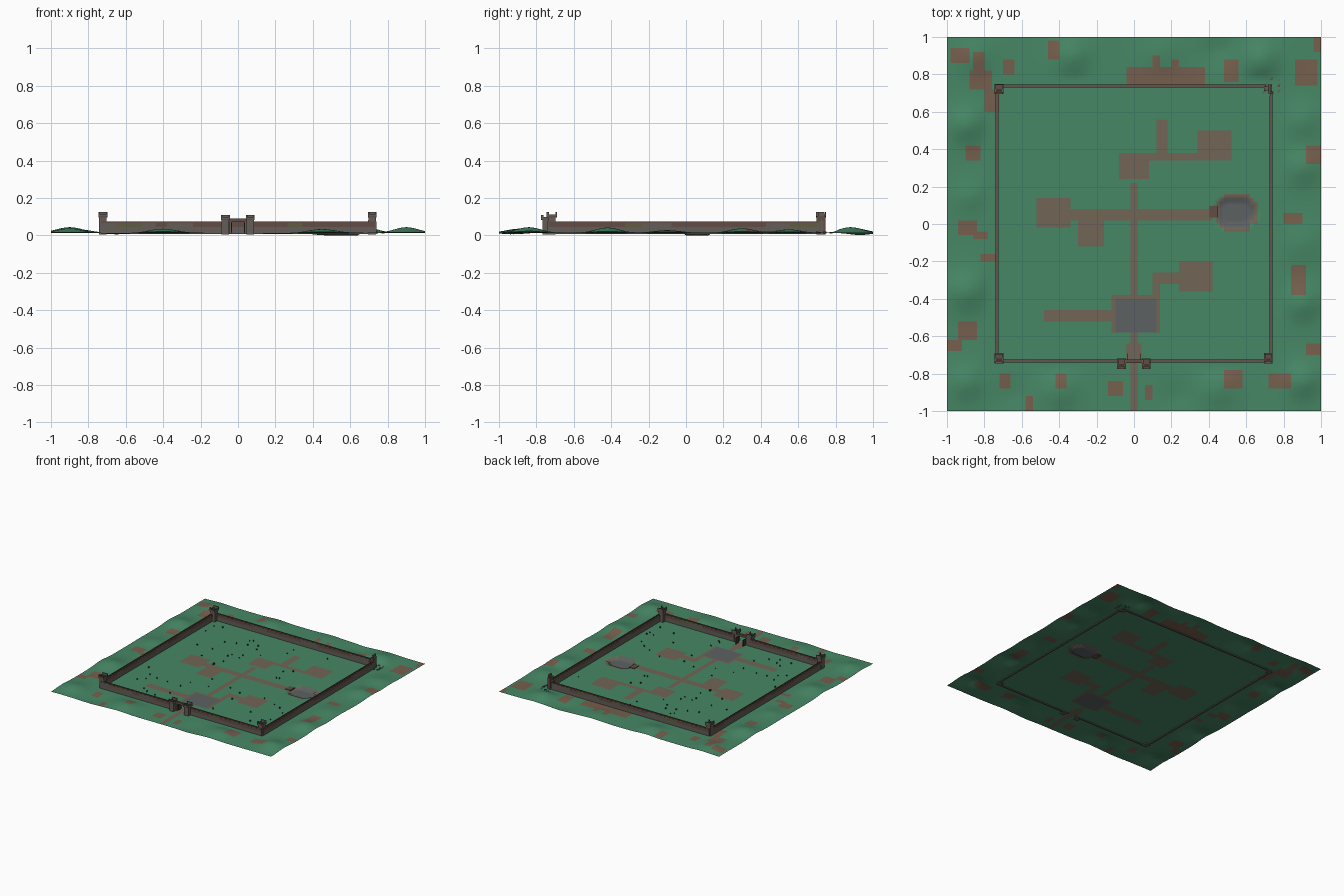
import bpy, bmesh, math, random
from mathutils import Matrix, Vector

if "Cube" in bpy.data.objects:
    bpy.data.objects.remove(bpy.data.objects["Cube"])

random.seed(4)
G = 0.014  # ground level inside the wall


def mat(name, r, g, b):
    m = bpy.data.materials.new(name)
    m.diffuse_color = (r, g, b, 1)
    m.use_nodes = True
    m.node_tree.nodes["Principled BSDF"].inputs["Base Color"].default_value = m.diffuse_color
    return m


GRASS = mat("grass green", 0.062, 0.245, 0.132)
DIRT = mat("dirt tan", 0.165, 0.13, 0.09)
RED = mat("red earth", 0.18, 0.115, 0.075)
PAVE = mat("paving grey", 0.11, 0.12, 0.122)
STONE = mat("wall stone", 0.125, 0.11, 0.095)
BROWN = mat("brown stone", 0.12, 0.075, 0.06)
MOSS = mat("mossy stone", 0.12, 0.11, 0.055)
WOOD = mat("dark wood", 0.06, 0.035, 0.022)
DARK = mat("dark tuft", 0.02, 0.045, 0.03)


def finish(name, bm, mats):
    me = bpy.data.meshes.new(name)
    bm.to_mesh(me)
    bm.free()
    for m in mats:
        me.materials.append(m)
    ob = bpy.data.objects.new(name, me)
    bpy.context.collection.objects.link(ob)
    return ob


def box(bm, x0, x1, y0, y1, z0, z1, mi=0):
    """Axis-aligned box added to a bmesh with one material index."""
    M = Matrix.Translation(((x0 + x1) / 2, (y0 + y1) / 2, (z0 + z1) / 2)) @ \
        Matrix.Diagonal((x1 - x0, y1 - y0, z1 - z0, 1))
    vs = bmesh.ops.create_cube(bm, size=1, matrix=M)["verts"]
    for f in {f for v in vs for f in v.link_faces}:
        f.material_index = mi


# ---- terrain: painted grid with hills outside the wall
PATHS = [  # x0, x1, y0, y1
    (-.02, .02, -.4, .21), (-.02, .02, -1, -.58), (-.04, .04, -.73, -.64),
    (-.11, .13, -.585, -.39), (-.34, .42, .025, .07), (-.52, -.34, -.01, .135),
    (-.305, -.155, -.12, .03), (-.085, .085, .235, .385), (.085, .37, .335, .385),
    (.34, .52, .345, .5), (.12, .175, .385, .55), (.245, .42, -.35, -.2),
    (.1, .14, -.4, -.28), (.1, .25, -.31, -.265), (-.485, -.11, -.515, -.465)]
PATCHES = [
    (-.04, .38, .75, .83), (.1, .14, .83, .89), (.2, .24, .83, .87), (.49, .55, .76, .88),
    (.86, .97, .74, .87), (-.98, -.89, .87, .93), (-.85, -.8, .82, .91), (-.88, -.76, .72, .82),
    (-.8, -.72, .61, .72), (-.89, -.83, .35, .41), (-.93, -.85, -.06, .015),
    (-.85, -.78, -.08, -.04), (-.82, -.74, -.2, -.16), (-.93, -.84, -.625, -.525),
    (-1, -.92, -.67, -.62), (-.45, -.4, .89, .97), (-.7, -.65, .8, .87), (.85, .91, -.375, -.225),
    (.81, .9, .01, .05), (.93, 1, .32, .41), (.49, .57, -.875, -.775), (.72, .84, -.88, -.81),
    (-.13, -.065, -.925, -.835), (.06, .1, -.93, -.87), (-.41, -.355, -.87, -.8),
    (-.58, -.54, -1, -.92), (-.72, -.66, -.87, -.8), (.96, 1, .93, 1), (.93, 1, -.7, -.64)]
HILLS = [  # x, y, height, radius
    (-.9, .53, .03, .09), (-.9, -.36, .03, .1), (-.88, .15, .014, .08), (-.9, -.85, .024, .09),
    (-.85, .9, .018, .09), (-.33, .9, .025, .09), (.15, .92, .012, .1), (.45, .93, -.012, .08),
    (.68, .88, .03, .09), (.9, .55, .018, .09), (.9, .3, .024, .09), (.9, -.1, .014, .1),
    (.9, -.42, .028, .09), (.9, -.84, .03, .09), (.45, -.88, .02, .1), (.22, -.93, -.008, .08),
    (-.4, -.89, .022, .1), (-.65, -.92, -.008, .08)]


def inside(x, y, r):
    return r[0] - .004 <= x <= r[1] + .004 and r[2] - .004 <= y <= r[3] + .004


def basin(x, y, grow):
    """Inside the sunken octagon."""
    dx, dy = abs(x - .545), abs(y - .06)
    return dx < .095 + grow and dy < .075 + grow and dx + dy < .135 + grow


def height(x, y):
    if basin(x, y, 0):
        return 0.0
    t = min(1, max(0, (max(abs(x), abs(y)) - .75) / .08))
    t = t * t * (3 - 2 * t)
    h = sum(a * math.exp(-((x - u) ** 2 + (y - v) ** 2) / (r * r)) for u, v, a, r in HILLS)
    return min(.045, max(.002, G + t * h))


bm = bmesh.new()
bmesh.ops.create_grid(bm, x_segments=100, y_segments=100, size=1)
for v in bm.verts:
    v.co.z = height(v.co.x, v.co.y)
for f in bm.faces:
    c = f.calc_center_median()
    f.smooth = True
    if inside(c.x, c.y, (-.1, .12, -.57, -.4)) or basin(c.x, c.y, 0):
        f.material_index = 3
    elif basin(c.x, c.y, .02) or any(inside(c.x, c.y, r) for r in PATHS):
        f.material_index = 1
    elif inside(c.x, c.y, (.4, .45, .035, .095)) or any(inside(c.x, c.y, r) for r in PATCHES):
        f.material_index = 2
finish("terrain", bm, [GRASS, DIRT, RED, PAVE])

# ---- basin step
bm = bmesh.new()
box(bm, .405, .45, .035, .095, .008, .018)
finish("basin_step", bm, [BROWN])

# ---- curtain walls: stone body, coloured course blocks, two parapets
W, T = .733, .007


def wall(name, p0, p1):
    d = Vector(p1) - Vector(p0)
    L, ang = d.length, math.atan2(d.y, d.x)
    bm = bmesh.new()
    box(bm, 0, L, -T, T, .008, .066)
    for s in (-1, 1):
        a, b = sorted((s * T, s * (T - .004)))
        box(bm, 0, L, a, b, .066, .074, 1)
        a, b = sorted((s * T, s * (T + .001)))
        x = 0
        while x < L - .03:
            n = min(random.uniform(.06, .16), L - x)
            box(bm, x, x + n, a, b, .045, .066, random.choice((0, 1, 1, 2)))
            x += n
    bm.transform(Matrix.Translation((p0[0], p0[1], 0)) @ Matrix.Rotation(ang, 4, "Z"))
    finish(name, bm, [STONE, BROWN, MOSS])


N = .738
wall("wall_front_left", (-W, -W), (-.07, -W))
wall("wall_front_right", (.07, -W), (W, -W))
wall("wall_back", (-W, N), (.705, N))
wall("wall_left", (-W, -W), (-W, N))
wall("wall_right", (W, -W), (W, .71))


# ---- towers: stone shaft, wider crown, tall back parapet and corner merlons
def tower(name, x, y, top, hw=.02):
    bm = bmesh.new()
    c, deck = hw + .003, top - .022
    box(bm, x - hw, x + hw, y - hw, y + hw, .006, deck - .006)
    box(bm, x - c, x + c, y - c - .004, y + c + .004, deck - .006, deck, 1)
    y0, y1 = y - c - .004, y + c + .004
    box(bm, x - c, x + c, y1 - .006, y1, deck, top, 0)
    for s in (-1, 1):
        a, b = sorted((x + s * c, x + s * (c - .007)))
        box(bm, a, b, y0, y1 - .006, deck, top - .012, 0)
        box(bm, a, b, y0, y0 + .012, top - .012, top, 0)
    box(bm, x - c + .007, x + c - .007, y0, y0 + .006, deck, top - .012, 0)
    box(bm, x - c + .007, x + c - .007, y0 + .006, y - .001, deck, deck + .002, 2)
    finish(name, bm, [STONE, BROWN, WOOD])


tower("corner_tower_front_left", -.722, -.718, .125)
tower("corner_tower_front_right", .718, -.718, .125)
tower("corner_tower_back_left", -.722, .722, .125)
tower("gate_tower_left", -.067, -.747, .11)
tower("gate_tower_right", .066, -.747, .11)

# ---- ruined back right tower with fallen rubble
bm = bmesh.new()
box(bm, .695, .738, .715, .735, .006, .08)
box(bm, .716, .738, .698, .745, .006, .105, 1)
box(bm, .726, .738, .705, .74, .105, .125)
for i in range(14):
    x, y, s = .72 + random.uniform(-.03, .07), .73 + random.uniform(-.03, .06), random.uniform(.003, .007)
    box(bm, x - s, x + s, y - s, y + s, G - .003, G + s, i % 2)
finish("ruined_tower", bm, [STONE, BROWN])

# ---- gate: lintel, posts and open leaves
bm = bmesh.new()
box(bm, -.047, .046, -.742, -.724, .072, .09, 0)
for s in (-1, 1):
    a, b = sorted((s * .045, s * .036))
    box(bm, a, b, -.74, -.726, .008, .074, 1)
    a, b = sorted((s * .036, s * .031))
    box(bm, a, b, -.728, -.692, .016, .068, 2)
finish("gate", bm, [BROWN, STONE, WOOD])

# ---- grass tufts: crossed upright blades scattered inside the wall
bm = bmesh.new()
for i in range(80):
    x, y = random.uniform(-.69, .69), random.uniform(-.69, .69)
    if any(inside(x, y, r) for r in PATHS) or basin(x, y, .03):
        continue
    w, h = random.uniform(.003, .006), random.uniform(.006, .013)
    for k in range(2):
        a = random.uniform(0, .8) + k * math.pi / 2
        dx, dy = w * math.cos(a), w * math.sin(a)
        bm.faces.new([bm.verts.new(p) for p in (
            (x - dx, y - dy, G), (x + dx, y + dy, G), (x + dx, y + dy, G + h), (x - dx, y - dy, G + h))])
finish("grass_tufts", bm, [DARK])
